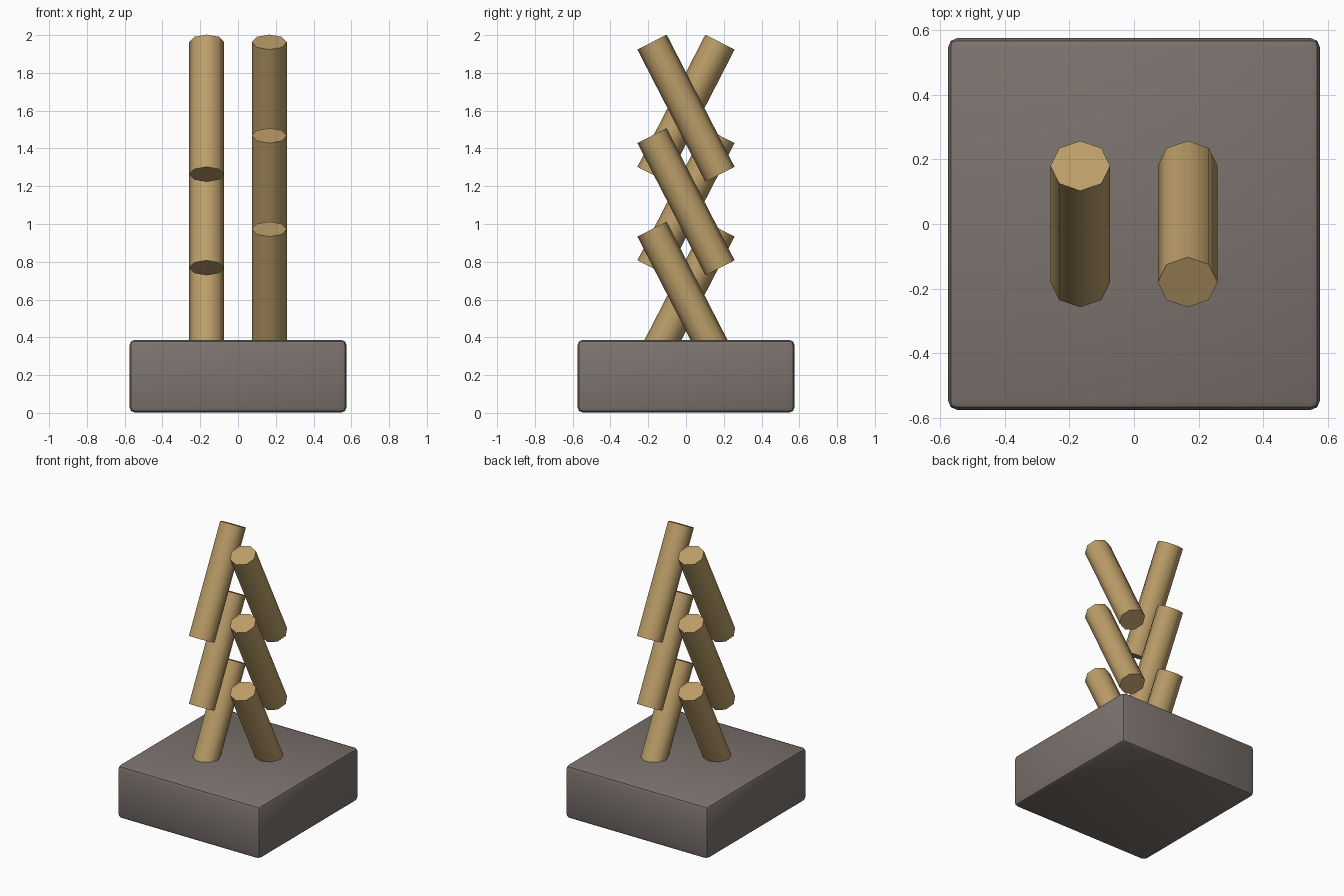
import bpy
import math

if "Cube" in bpy.data.objects:
    bpy.data.objects.remove(bpy.data.objects["Cube"])


def material(name, color):
    mat = bpy.data.materials.new(name)
    mat.diffuse_color = (*color, 1)
    mat.use_nodes = True
    mat.node_tree.nodes["Principled BSDF"].inputs["Base Color"].default_value = mat.diffuse_color
    return mat


stone = material("stone", (0.20, 0.17, 0.155))
wood = material("wood", (0.50, 0.34, 0.14))

# Rounded square block
bpy.ops.mesh.primitive_cube_add(size=1, location=(0, 0, 0.194))
base = bpy.context.object
base.name = "base_block"
base.scale = (1.15, 1.15, 0.386)
bpy.ops.object.transform_apply(location=False, rotation=False, scale=True)
bevel = base.modifiers.new("edge_round", "BEVEL")
bevel.width = 0.03
bevel.segments = 2
bpy.ops.object.modifier_apply(modifier="edge_round")
bpy.ops.object.shade_smooth_by_angle(angle=math.radians(30))
base.data.materials.append(stone)

# Two columns of three leaning eight-sided poles, tilted opposite ways
TILT = math.radians(27.2)
for side, sign in (("left", -1), ("right", 1)):
    for i in range(3):
        bpy.ops.mesh.primitive_cylinder_add(
            vertices=8, radius=0.0925, depth=0.787,
            location=(sign * 0.166, 0, 1.613 - 0.495 * i),
            rotation=(sign * TILT, 0, 0))
        pole = bpy.context.object
        pole.name = f"{side}_pole_{i + 1}"
        pole.scale.y = 0.94
        bpy.ops.object.transform_apply(location=False, rotation=False, scale=True)
        bpy.ops.object.shade_smooth_by_angle(angle=math.radians(50))
        pole.data.materials.append(wood)
